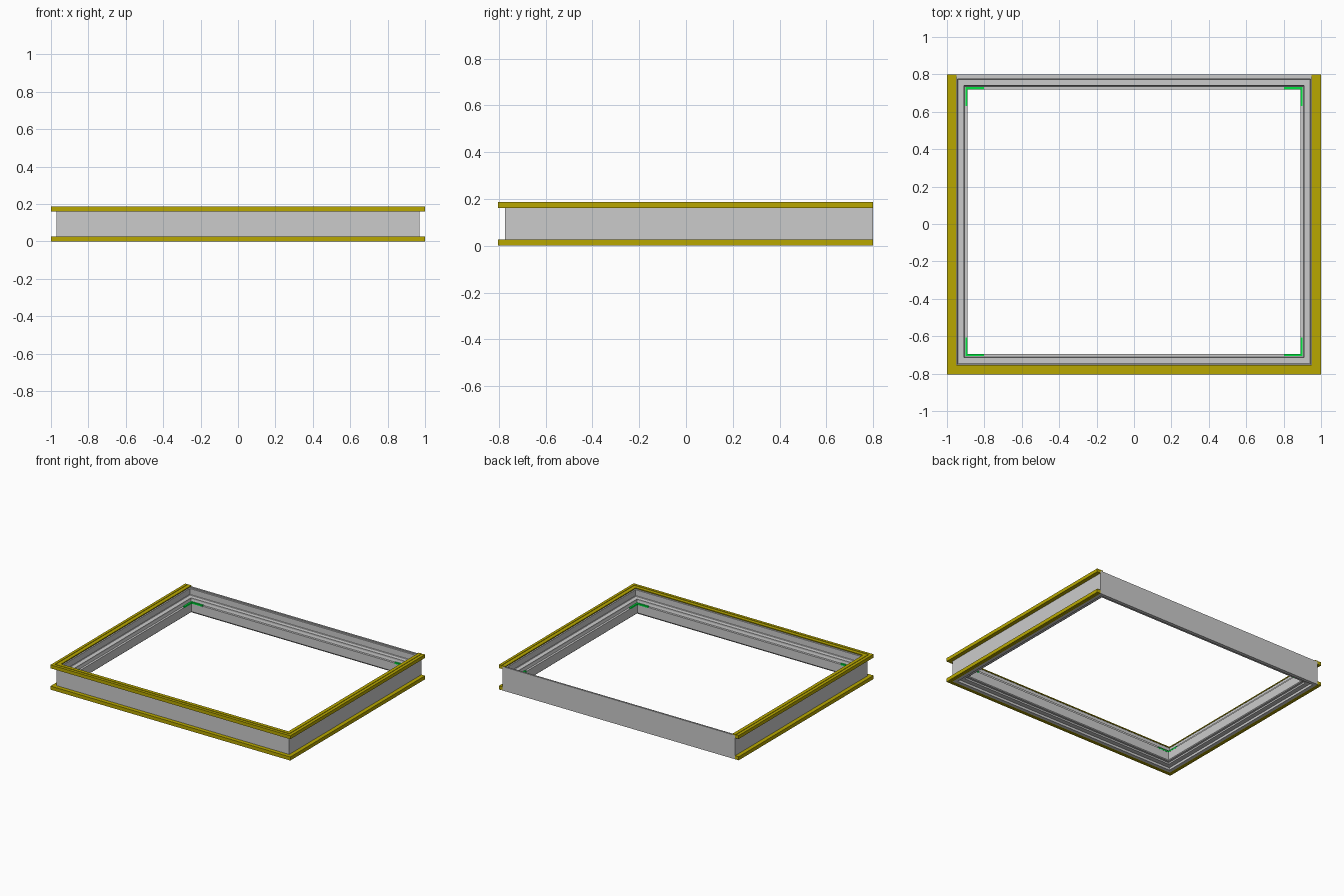
import bpy, bmesh

if "Cube" in bpy.data.objects:
    bpy.data.objects.remove(bpy.data.objects["Cube"])


def sweep(name, path, profile, closed, mat=None):
    """Mitre a (outward offset, z) section along corners (x, y, nx, ny)."""
    bm = bmesh.new()
    rings = [[bm.verts.new((x + nx * d, y + ny * d, z)) for d, z in profile]
             for x, y, nx, ny in path]
    n, m = len(path), len(profile)
    for i in range(n if closed else n - 1):
        a, b = rings[i], rings[(i + 1) % n]
        for j in range(m):
            k = (j + 1) % m
            bm.faces.new((a[j], a[k], b[k], b[j]))
    if not closed:
        bm.faces.new(rings[0])
        bm.faces.new(rings[-1])
    bmesh.ops.recalc_face_normals(bm, faces=bm.faces)
    mesh = bpy.data.meshes.new(name)
    bm.to_mesh(mesh)
    bm.free()
    obj = bpy.data.objects.new(name, mesh)
    bpy.context.collection.objects.link(obj)
    if mat:
        mesh.materials.append(mat)
    return obj


def material(name, color):
    mat = bpy.data.materials.new(name)
    mat.diffuse_color = color
    mat.use_nodes = True
    mat.node_tree.nodes["Principled BSDF"].inputs["Base Color"].default_value = mat.diffuse_color
    return mat


yellow = material("yellow", (0.48, 0.39, 0.0, 1))
green = material("green", (0.0, 0.8, 0.05, 1))

X, FRONT, BACK = 0.97, -0.775, 0.80

# Stepped frame, running all the way round
ring = [(-X, FRONT, -1, -1), (X, FRONT, 1, -1), (X, BACK, 1, 1), (-X, BACK, -1, 1)]
sweep("frame", ring, [
    (0, 0), (0, 0.180), (-0.012, 0.180), (-0.012, 0.174), (-0.025, 0.174),
    (-0.025, 0.130), (-0.028, 0.126), (-0.060, 0.126), (-0.060, 0.115),
    (-0.064, 0.100), (-0.080, 0.100), (-0.080, 0.035), (-0.074, 0.030),
    (-0.060, 0.030), (-0.060, 0.018), (-0.025, 0.018), (-0.025, 0)], True)

# Yellow trim on the front and both sides, open at the back
u_path = [(-X, BACK, -1, 0), (-X, FRONT, -1, -1), (X, FRONT, 1, -1), (X, BACK, 1, 0)]
sweep("top_trim", u_path, [
    (0, 0.161), (0.030, 0.161), (0.030, 0.187), (0.010, 0.187),
    (0.010, 0.184), (0.004, 0.184), (0.004, 0.187), (-0.022, 0.187),
    (-0.022, 0.180), (0, 0.180)], False, yellow)
sweep("bottom_trim", u_path, [
    (0, 0), (0.010, 0), (0.010, 0.004), (0.016, 0.004), (0.016, 0),
    (0.030, 0), (0.030, 0.027), (0, 0.027)], False, yellow)

# Green corner clips resting on the inner ledge
LEG = 0.10
for sx, side in ((-1, "left"), (1, "right")):
    for y, sy, end in ((FRONT + 0.068, -1, "front"), (BACK - 0.068, 1, "back")):
        x = sx * (X - 0.068)
        clip = [(x, y - sy * LEG, sx, 0), (x, y, sx, sy), (x - sx * LEG, y, 0, sy)]
        sweep(f"corner_clip_{end}_{side}", clip,
              [(0, 0.095), (0, 0.106), (-0.013, 0.106), (-0.013, 0.095)], False, green)
